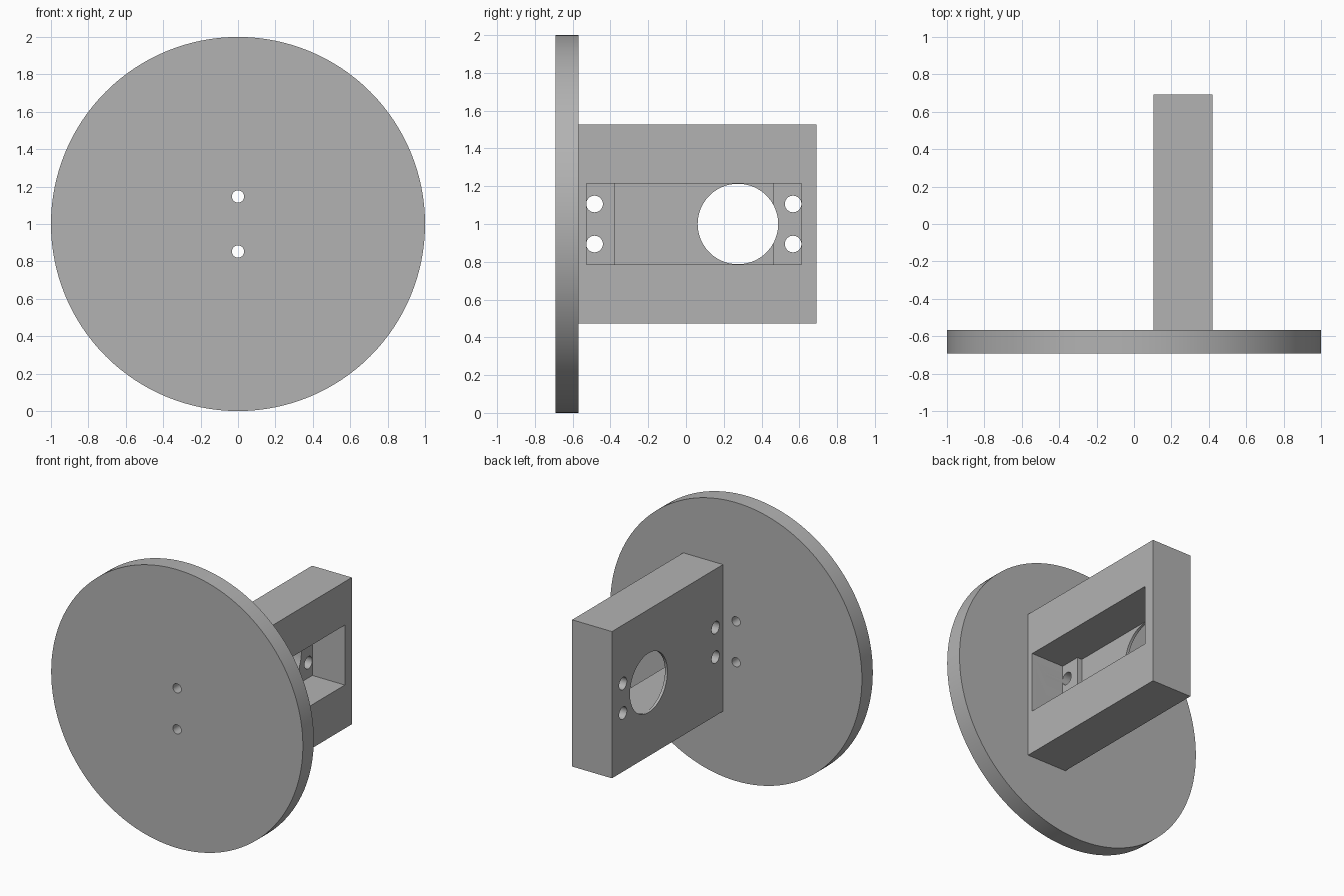
import bpy, bmesh, math
from mathutils import Matrix

cube = bpy.data.objects.get("Cube")
if cube:
    bpy.data.objects.remove(cube, do_unlink=True)

MID = 1.0                                  # height of the shared centre line
FRONT, JOINT, BACK = -0.692, -0.568, 0.692  # y of disc face, disc back, block end
X_IN, X_OUT = 0.104, 0.42                  # thickness of the mount block

grey = bpy.data.materials.new("plain grey")
grey.use_nodes = True
colour = (0.45, 0.45, 0.45, 1)
grey.diffuse_color = colour
grey.node_tree.nodes["Principled BSDF"].inputs["Base Color"].default_value = colour


def make(name, bm):
    bmesh.ops.recalc_face_normals(bm, faces=bm.faces)
    mesh = bpy.data.meshes.new(name)
    bm.to_mesh(mesh)
    bm.free()
    mesh.materials.append(grey)
    ob = bpy.data.objects.new(name, mesh)
    bpy.context.collection.objects.link(ob)
    return ob


def cylinder(name, radius, start, end, axis, u, z, segments=48):
    """Cylinder along x or y; u is its position on the other level axis."""
    bm = bmesh.new()
    mid = (start + end) / 2
    if axis == "X":
        place = Matrix.Translation((mid, u, z)) @ Matrix.Rotation(math.pi / 2, 4, "Y")
    else:
        place = Matrix.Translation((u, mid, z)) @ Matrix.Rotation(math.pi / 2, 4, "X")
    bmesh.ops.create_cone(bm, cap_ends=True, segments=segments, radius1=radius,
                          radius2=radius, depth=end - start, matrix=place)
    return make(name, bm)


def prism(name, outline, half_height):
    """Level outline extruded evenly above and below the centre line."""
    bm = bmesh.new()
    face = bm.faces.new([bm.verts.new((x, y, MID - half_height)) for x, y in outline])
    top = bmesh.ops.extrude_face_region(bm, geom=[face])["geom"]
    verts = [v for v in top if isinstance(v, bmesh.types.BMVert)]
    bmesh.ops.translate(bm, verts=verts, vec=(0, 0, 2 * half_height))
    return make(name, bm)


def cut(target, cutter):
    mod = target.modifiers.new("cut", "BOOLEAN")
    mod.operation, mod.solver, mod.object = "DIFFERENCE", "EXACT", cutter
    bpy.context.view_layer.objects.active = target
    bpy.ops.object.modifier_apply(modifier=mod.name)
    bpy.data.objects.remove(cutter, do_unlink=True)


# Round face plate with two screw holes
disc = cylinder("round_plate", 1.0, FRONT, JOINT, "Y", 0, MID, 128)
for side in (-1, 1):
    cut(disc, cylinder("plate_hole", 0.033, -0.8, -0.4, "Y", 0, MID + side * 0.147))

# Mount block standing off the back of the plate
block = prism("mount_block", [(X_IN, JOINT), (X_OUT, JOINT), (X_OUT, BACK), (X_IN, BACK)], 0.527)

# Stepped pocket: shallow ledges at both ends, deeper floor between them
ledge, floor, open_x = 0.162, 0.124, 0.5
cut(block, prism("pocket", [(open_x, -0.526), (ledge, -0.526), (ledge, -0.378), (floor, -0.378),
                            (floor, 0.464), (ledge, 0.464), (ledge, 0.612), (open_x, 0.612)], 0.215))

# Large round opening and four screw holes through the thin wall
cut(block, cylinder("opening", 0.213, 0.0, 0.3, "X", 0.275, MID, 96))
for y in (-0.484, 0.567):
    for side in (-1, 1):
        cut(block, cylinder("block_hole", 0.044, 0.0, 0.3, "X", y, MID + side * 0.106))

# Smooth round walls, crisp edges
for ob in (disc, block):
    bpy.ops.object.select_all(action="DESELECT")
    ob.select_set(True)
    bpy.context.view_layer.objects.active = ob
    bpy.ops.object.shade_smooth_by_angle(angle=math.radians(30))
